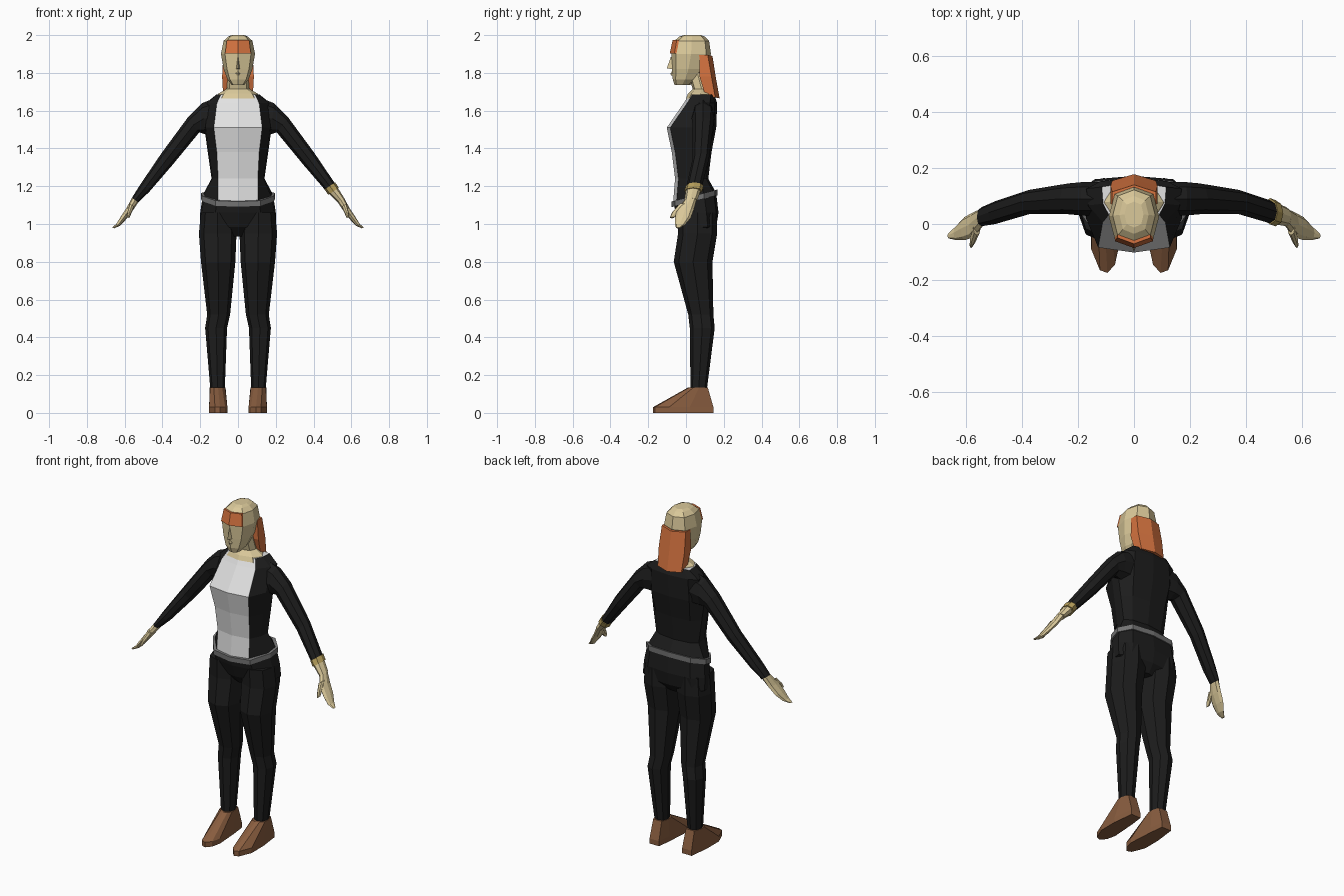
import bpy, bmesh, math
from mathutils import Vector


def material(name, r, g, b):
    m = bpy.data.materials.new(name)
    m.diffuse_color = (r, g, b, 1)
    return m


BLACK = material("black_suit", 0.012, 0.012, 0.012)
WHITE = material("white_panel", 0.76, 0.76, 0.76)
GREY = material("grey_belt", 0.17, 0.17, 0.17)
SKIN = material("skin", 0.70, 0.58, 0.32)
ORANGE = material("orange_hair", 0.66, 0.17, 0.05)
BROWN = material("brown_leather", 0.25, 0.11, 0.05)
GOLD = material("gold", 0.45, 0.33, 0.10)


def loft(name, rings, mats, rule=None):
    """Skin closed rings in order; rule(ring, segment) gives a material index."""
    bm = bmesh.new()
    rows = [[bm.verts.new(p) for p in r] for r in rings]
    n = len(rows[0])
    for i in range(len(rows) - 1):
        for j in range(n):
            k = (j + 1) % n
            f = bm.faces.new((rows[i][j], rows[i][k], rows[i + 1][k], rows[i + 1][j]))
            f.material_index = rule(i, j) if rule else 0
    bm.faces.new(rows[0][::-1])
    f = bm.faces.new(rows[-1])
    f.material_index = rule(len(rows) - 2, 0) if rule else 0
    bmesh.ops.recalc_face_normals(bm, faces=bm.faces)
    mesh = bpy.data.meshes.new(name)
    bm.to_mesh(mesh)
    bm.free()
    for m in mats:
        mesh.materials.append(m)
    ob = bpy.data.objects.new(name, mesh)
    bpy.context.collection.objects.link(ob)
    return ob


def oval(z, x0, x1, yf, yb, n=8, corner=1.08):
    """Horizontal ring with a vertex at the front centre and fuller corners."""
    pts = []
    for i in range(n):
        a = math.tau * i / n
        c = corner if i % 2 else 1
        pts.append(((x0 + x1) / 2 + c * math.sin(a) * (x1 - x0) / 2,
                    (yf + yb) / 2 - c * math.cos(a) * (yb - yf) / 2, z))
    return pts


def body_ring(z, px, yf, hw, yb, tilt=0.0):
    """Ten-point torso section: panel edge px, half width hw, sloped by tilt."""
    ym = (yf + yb) / 2 + 0.02
    half = [(px, yf + 0.018), (hw * 0.96, ym - 0.03), (hw, ym + 0.03), (hw * 0.7, yb - 0.012)]
    pts = [(0, yf)] + half + [(0, yb)] + [(-x, y) for x, y in half[::-1]]
    return [(x, y, z + tilt * (y - 0.05)) for x, y in pts]


def limb_ring(s, xt, zt, xb, zb, yf, yb, grow=1.0):
    """Slanted ring from its upper edge, lower edge and depth; s is the side."""
    c = Vector(((xt + xb) / 2, (yf + yb) / 2, (zt + zb) / 2))
    u = Vector((xt - xb, 0, zt - zb)) / 2 * grow
    v = Vector((0, (yb - yf) / 2 * grow, 0))
    pts = []
    for i in range(8):
        a = math.tau * i / 8
        p = c + u * math.cos(a) + v * math.sin(a)
        pts.append((s * p.x, p.y, p.z))
    return pts


# torso with the white front panel
loft("torso", [
    body_ring(1.145, 0.105, -0.068, 0.185, 0.155, 0.26),
    body_ring(1.24, 0.105, -0.058, 0.140, 0.118),
    body_ring(1.38, 0.112, -0.075, 0.160, 0.135),
    body_ring(1.51, 0.128, -0.102, 0.178, 0.160),
    body_ring(1.64, 0.112, -0.012, 0.170, 0.165),
    body_ring(1.685, 0.09, 0.015, 0.115, 0.150),
], [BLACK, WHITE], lambda i, j: 1 if j in (0, 9) else 0)

# hips, closing towards the crotch
loft("hips", [
    body_ring(1.15, 0.11, -0.068, 0.185, 0.158, 0.26),
    body_ring(1.06, 0.12, -0.055, 0.200, 0.172),
    body_ring(0.985, 0.09, -0.03, 0.203, 0.160),
    body_ring(0.935, 0.03, 0.01, 0.06, 0.125),
], [BLACK])

# belt, low at the front
loft("belt", [
    body_ring(1.122, 0.12, -0.077, 0.197, 0.166, 0.26),
    body_ring(1.152, 0.12, -0.077, 0.197, 0.166, 0.26),
], [GREY])

# neck with wide collar base
loft("neck", [
    oval(1.665, -0.115, 0.115, 0.0, 0.15),
    oval(1.69, -0.105, 0.105, 0.01, 0.145, corner=1.0),
    oval(1.715, -0.06, 0.06, 0.035, 0.13),
    oval(1.80, -0.052, 0.052, 0.01, 0.11),
], [SKIN])

# head with fringe faces on the forehead
head = [(1.735, 0.032, -0.06, 0.02), (1.765, 0.056, -0.07, 0.06), (1.82, 0.076, -0.074, 0.10),
        (1.90, 0.090, -0.078, 0.132), (1.97, 0.076, -0.062, 0.122),
        (1.992, 0.052, -0.035, 0.100), (2.0, 0.034, -0.012, 0.080)]
loft("head", [oval(z, -w, w, f, b) for z, w, f, b in head],
     [SKIN])

# fringe: thin band over the forehead
outer, inner = [], []
for z, w, f, b in ((1.903, 0.090, -0.078, 0.132), (1.973, 0.077, -0.063, 0.122)):
    p = oval(z, -w, w, f, b)
    outer.append([(x, y - 0.008, zz) for x, y, zz in (p[7], p[0], p[1])])
    inner.append([(x, y + 0.004, zz) for x, y, zz in (p[1], p[0], p[7])])
loft("fringe", [outer[k] + inner[k] for k in (0, 1)], [ORANGE])

# nose wedge and lips
loft("nose", [
    [(-0.013, -0.06, 1.818), (0, -0.102, 1.824), (0.013, -0.06, 1.818)],
    [(-0.006, -0.06, 1.885), (0, -0.08, 1.885), (0.006, -0.06, 1.885)],
], [SKIN])
loft("lips", [
    [(-0.02, -0.055, 1.785), (0, -0.077, 1.785), (0.02, -0.055, 1.785)],
    [(-0.024, -0.055, 1.797), (0, -0.083, 1.797), (0.024, -0.055, 1.797)],
    [(-0.012, -0.055, 1.807), (0, -0.075, 1.807), (0.012, -0.055, 1.807)],
], [SKIN])

# long hair hanging behind the head
hair = [(1.895, 0.078, 0.07, 0.115, 0.140), (1.78, 0.084, 0.072, 0.135, 0.158),
        (1.67, 0.078, 0.105, 0.155, 0.178)]
loft("long_hair", [[(-w, i, z), (-w, e, z), (0, c, z - 0.005), (w, e, z), (w, i, z)]
                   for z, w, i, e, c in hair], [ORANGE])

# stations: upper edge x z, lower edge x z, front y, back y
ARM = [(0.10, 1.675, 0.10, 1.47, 0.03, 0.15), (0.19, 1.64, 0.175, 1.475, 0.03, 0.15),
       (0.265, 1.565, 0.205, 1.485, 0.035, 0.145), (0.405, 1.375, 0.345, 1.315, 0.035, 0.122),
       (0.520, 1.205, 0.470, 1.170, 0.0, 0.082), (0.562, 1.138, 0.528, 1.115, -0.008, 0.06)]
HAND = [(0.562, 1.138, 0.528, 1.115, -0.008, 0.055), (0.590, 1.085, 0.558, 1.07, -0.048, 0.042),
        (0.620, 1.04, 0.592, 1.025, -0.058, 0.025), (0.645, 1.0, 0.622, 0.992, -0.058, -0.005),
        (0.667, 0.981, 0.655, 0.977, -0.052, -0.032)]
THUMB = [(0.575, 1.11, 0.548, 1.09, -0.04, 0.01), (0.585, 1.068, 0.565, 1.055, -0.074, -0.03),
         (0.588, 1.038, 0.576, 1.03, -0.086, -0.062)]
LEG = [(1.06, 0.02, 0.196, -0.045, 0.165), (0.95, 0.008, 0.207, -0.042, 0.165),
       (0.80, 0.014, 0.196, -0.065, 0.14), (0.52, 0.042, 0.163, 0.012, 0.145),
       (0.45, 0.058, 0.174, 0.02, 0.152), (0.12, 0.07, 0.146, 0.024, 0.11)]
SOLE = [(0.095, -0.175), (0.068, -0.145), (0.056, -0.09), (0.066, 0.06), (0.076, 0.145),
        (0.138, 0.145), (0.153, 0.02), (0.153, -0.09), (0.122, -0.165)]
ANKLE = [(0.106, 0.012), (0.084, 0.018), (0.068, 0.04), (0.066, 0.07), (0.08, 0.115),
         (0.135, 0.115), (0.15, 0.07), (0.148, 0.04), (0.128, 0.018)]

for side, s in (("left", 1), ("right", -1)):
    # one sleeve ends early at the bracelet
    loft(side + "_arm", [limb_ring(s, *a) for a in ARM], [BLACK, SKIN],
         lambda i, j: 1 if i == 4 and s > 0 else 0)
    loft(side + "_hand", [limb_ring(s, *a) for a in HAND], [SKIN])
    loft(side + "_thumb", [limb_ring(s, *a) for a in THUMB], [SKIN])
    loft(side + "_leg", [oval(z, *(s * x for x in (a, b)), f, k, corner=1.04)
                         for z, a, b, f, k in LEG], [BLACK])
    # shoe tapering up to the ankle
    loft(side + "_shoe", [[(s * x, y, 0) for x, y in SOLE],
                          [(s * x, y, 0.03) for x, y in SOLE],
                          [(s * x, y, 0.135) for x, y in ANKLE]], [BROWN])

# bracelet
loft("bracelet", [limb_ring(1, 0.510, 1.218, 0.462, 1.185, 0.005, 0.086, 1.16),
                  limb_ring(1, 0.530, 1.190, 0.482, 1.157, -0.002, 0.079, 1.16)], [GOLD])
